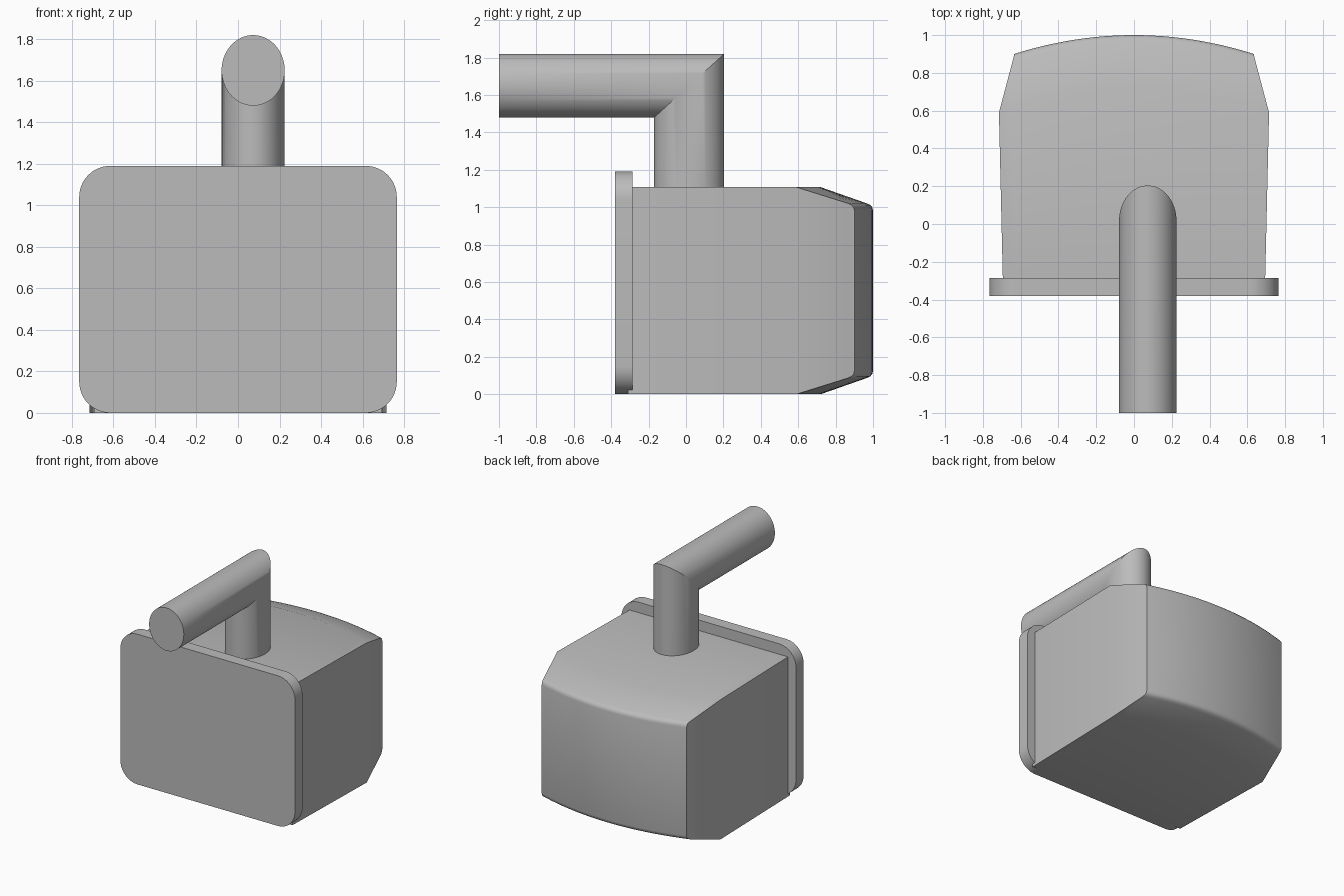
import bpy, bmesh, math

cube = bpy.data.objects.get("Cube")
if cube:
    bpy.data.objects.remove(cube, do_unlink=True)

grey = bpy.data.materials.new("plain_grey")
grey.use_nodes = True
colour = (0.5, 0.5, 0.5, 1)
grey.diffuse_color = colour
grey.node_tree.nodes["Principled BSDF"].inputs["Base Color"].default_value = colour


def finish(bm, name, angle=30):
    """Turn a bmesh into a shaded, coloured object."""
    bmesh.ops.recalc_face_normals(bm, faces=bm.faces)
    mesh = bpy.data.meshes.new(name)
    bm.to_mesh(mesh)
    bm.free()
    mesh.materials.append(grey)
    obj = bpy.data.objects.new(name, mesh)
    bpy.context.collection.objects.link(obj)
    bpy.ops.object.select_all(action='DESELECT')
    obj.select_set(True)
    bpy.context.view_layer.objects.active = obj
    bpy.ops.object.shade_smooth_by_angle(angle=math.radians(angle))
    return obj


def loft(bm, rings, closed=True):
    """Bridge neighbouring vertex rings with quads."""
    for a, b in zip(rings, rings[1:]):
        n = len(a)
        for i in range(n if closed else n - 1):
            j = (i + 1) % n
            bm.faces.new((a[i], a[j], b[j], b[i]))


# Body: bowed back wall with sloping top and bottom edges
HEIGHT, COLUMNS = 1.107, 24
# each station: y at the middle, forward bow at the sides, z, half width
stations = [
    (-0.31, 0, 0, 0.694),
    (0.72, 0.13, 0, 0.715),
    (0.965, 0.10, 0.086, 0.642),
    (0.985, 0.10, 0.095, 0.637),
    (0.996, 0.10, 0.108, 0.635),
    (1.0, 0.10, 0.125, 0.635),
]
section = stations + [(y, b, HEIGHT - z, w) for y, b, z, w in reversed(stations)]
bm = bmesh.new()
rings = []
for c in range(COLUMNS + 1):
    t = 2 * c / COLUMNS - 1
    rings.append([bm.verts.new((t * w, y - b * t * t, z)) for y, b, z, w in section])
loft(bm, rings)
for ring in (rings[0], rings[-1]):
    for i in range(len(stations) - 1):
        bm.faces.new((ring[i], ring[i + 1], ring[-2 - i], ring[-1 - i]))
finish(bm, "body")

# Front plate: rounded rectangle with thickness
HALF_W, PLATE_H, RADIUS = 0.765, 1.19, 0.15
bm = bmesh.new()
rim = []
for k, (sx, top) in enumerate([(1, 1), (-1, 1), (-1, 0), (1, 0)]):
    cx = sx * (HALF_W - RADIUS)
    cz = PLATE_H - RADIUS if top else RADIUS
    for s in range(13):
        a = math.radians(90 * k + 7.5 * s)
        rim.append((cx + RADIUS * math.cos(a), cz + RADIUS * math.sin(a)))
rings = [[bm.verts.new((x, y, z)) for x, z in rim] for y in (-0.38, -0.285)]
loft(bm, rings)
for ring in rings:
    bm.faces.new(ring)
finish(bm, "front_plate")

# Bent pipe: oval tube with a mitred elbow
PIPE_X, PIPE_Y, PIPE_Z = 0.073, 0.017, 1.65
bm = bmesh.new()
rings = [[], [], []]
for i in range(64):
    a = math.tau * i / 64
    x = PIPE_X + 0.152 * math.cos(a)
    y = PIPE_Y + 0.187 * math.sin(a)
    z = PIPE_Z + 0.17 * math.sin(a)
    for ring, point in zip(rings, [(x, -1, z), (x, y, z), (x, y, 1.0)]):
        ring.append(bm.verts.new(point))
loft(bm, rings)
bm.faces.new(rings[0])
bm.faces.new(rings[-1])
finish(bm, "bent_pipe")
